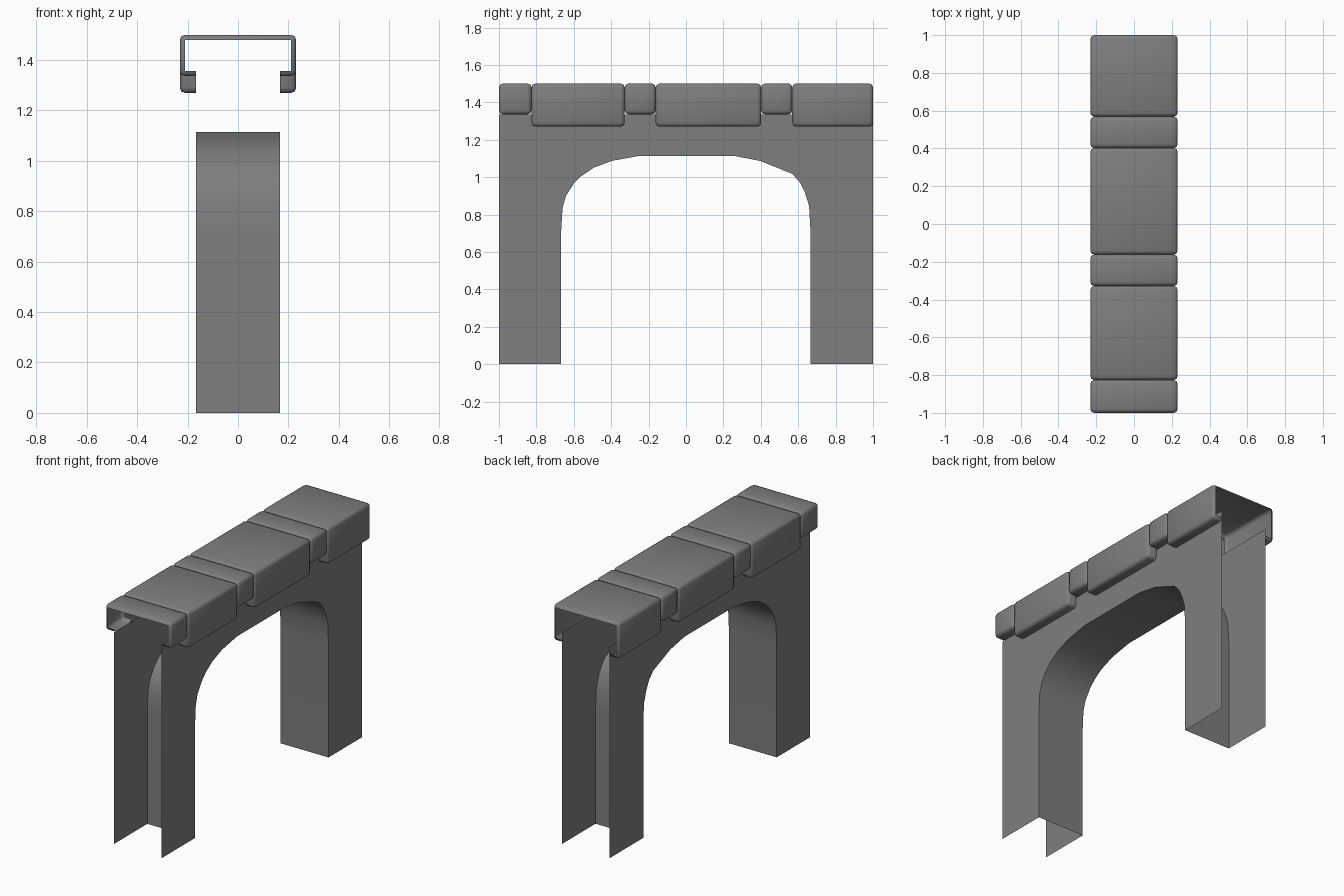
import bpy, bmesh, math
from mathutils import Matrix

cube = bpy.data.objects.get("Cube")
if cube:
    bpy.data.objects.remove(cube, do_unlink=True)

HALF_WALL = 0.167   # half width of the arch
HALF_CAP = 0.231    # half width of the coping stones
TOP, WALL_TOP = 1.5, 1.336
BEVEL = 0.02

grey = bpy.data.materials.new("stone grey")
grey.use_nodes = True
colour = (0.21, 0.21, 0.21, 1)
grey.diffuse_color = colour
grey.node_tree.nodes["Principled BSDF"].inputs["Base Color"].default_value = colour


def finish(bm, name, angle):
    mesh = bpy.data.meshes.new(name)
    bm.to_mesh(mesh)
    bm.free()
    obj = bpy.data.objects.new(name, mesh)
    mesh.materials.append(grey)
    bpy.context.collection.objects.link(obj)
    bpy.ops.object.select_all(action='DESELECT')
    obj.select_set(True)
    bpy.context.view_layer.objects.active = obj
    bpy.ops.object.shade_smooth_by_angle(angle=math.radians(angle))


# Opening profile (y, z), from the front foot over to the back foot
opening = [(-0.667, 0), (-0.667, 0.72), (-0.66, 0.835), (-0.642, 0.9),
           (-0.60, 0.965), (-0.56, 1.005), (-0.494, 1.05), (-0.397, 1.087),
           (-0.247, 1.114), (0.255, 1.114), (0.395, 1.087), (0.567, 1.018),
           (0.607, 0.975), (0.635, 0.92), (0.658, 0.846), (0.665, 0.72), (0.665, 0)]

# Side walls: thin sheets with the arch cut out
outline = [(-1, 0)] + opening + [(1, 0), (1, WALL_TOP), (-1, WALL_TOP)]
for name, x in (("left_wall", HALF_WALL), ("right_wall", -HALF_WALL)):
    bm = bmesh.new()
    face = bm.faces.new([bm.verts.new((x, y, z)) for y, z in outline])
    face.normal_update()
    if face.normal.x * x < 0:
        face.normal_flip()
    bmesh.ops.triangulate(bm, faces=bm.faces[:])
    finish(bm, name, 30)

# Arch lining: strip between the walls, facing into the opening
bm = bmesh.new()
rows = [[bm.verts.new((x, y, z)) for x in (-HALF_WALL, HALF_WALL)] for y, z in opening]
for a, b in zip(rows, rows[1:]):
    bm.faces.new((a[0], a[1], b[1], b[0]))
finish(bm, "arch_lining", 40)


def coping_stone(name, y0, y1, bottom, flanges):
    """Rounded hollow stone, open below and at both ends; flanges lists the
    end directions that keep a small face beside the wall."""
    bm = bmesh.new()
    size = Matrix.Diagonal((2 * HALF_CAP, y1 - y0, TOP - bottom, 1))
    place = Matrix.Translation((0, (y0 + y1) / 2, (TOP + bottom) / 2))
    bmesh.ops.create_cube(bm, size=1, matrix=place @ size)
    bmesh.ops.bevel(bm, geom=bm.edges[:], offset=BEVEL, segments=2,
                    profile=0.5, affect='EDGES')
    bm.normal_update()
    # Split the underside and ends along the walls and the flange top
    flange_top = WALL_TOP + BEVEL
    cuts = [((s * HALF_WALL, 0, 0), (1, 0, 0)) for s in (-1, 1)]
    cuts.append(((0, 0, flange_top), (0, 0, 1)))
    for point, normal in cuts:
        faces = [f for f in bm.faces if f.normal.z < -0.1 or abs(f.normal.y) > 0.99]
        geom = faces + list({e for f in faces for e in f.edges}) \
            + list({v for f in faces for v in f.verts})
        bmesh.ops.bisect_plane(bm, geom=geom, plane_co=point, plane_no=normal)
        bm.normal_update()
    doomed = []
    for f in bm.faces:
        c = f.calc_center_median()
        inside = abs(c.x) < HALF_WALL
        if abs(f.normal.y) > 0.99:
            kept = round(f.normal.y) in flanges and not inside and c.z < flange_top
            if not kept:
                doomed.append(f)
        elif f.normal.z < -0.1 and inside:
            doomed.append(f)
    bmesh.ops.delete(bm, geom=doomed, context='FACES')
    finish(bm, name, 50)


# Coping: short and tall stones alternate along the wall
joints = [-1, -0.826, -0.328, -0.162, 0.402, 0.568, 1]
for i, (y0, y1) in enumerate(zip(joints, joints[1:])):
    tall = i % 2 == 1
    flanges = [d for d, y in ((-1, y0), (1, y1)) if tall and abs(y) < 1]
    kind = "tall" if tall else "short"
    coping_stone(f"{kind}_coping_stone_{i // 2 + 1}", y0, y1,
                 1.27 if tall else WALL_TOP, flanges)
